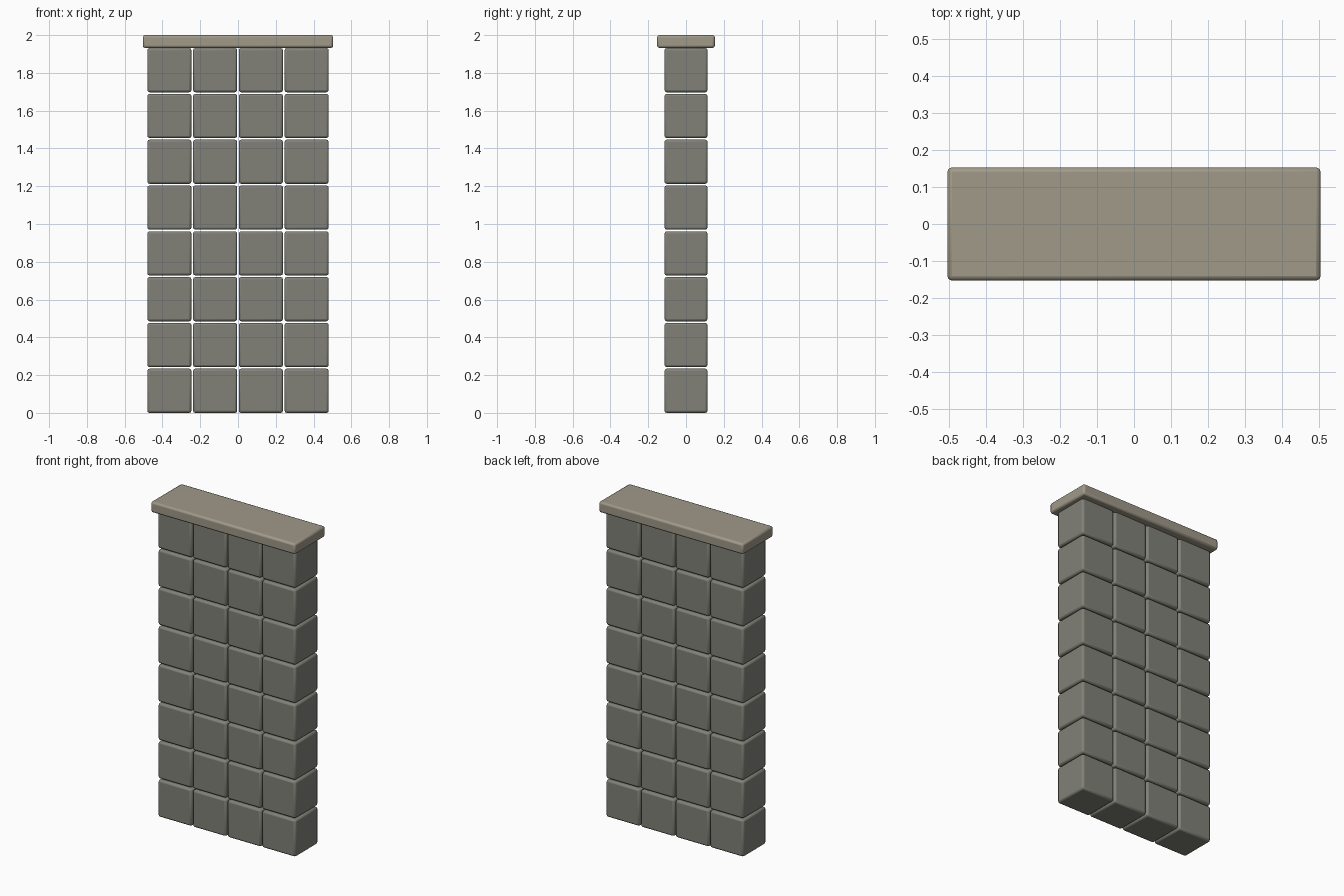
import bpy

if "Cube" in bpy.data.objects:
    bpy.data.objects.remove(bpy.data.objects["Cube"])

COLS, ROWS = 4, 8
PITCH_X, PITCH_Z = 0.2422, 0.2425
BLOCK = (0.234, 0.228, 0.234)


def material(name, color):
    mat = bpy.data.materials.new(name)
    mat.diffuse_color = color
    mat.use_nodes = True
    mat.node_tree.nodes["Principled BSDF"].inputs["Base Color"].default_value = mat.diffuse_color
    return mat


def bevelled_box(name, size, centre, bevel, mat):
    bpy.ops.mesh.primitive_cube_add(size=1, location=centre)
    ob = bpy.context.object
    ob.name = name
    ob.scale = size
    bpy.ops.object.transform_apply(location=False, rotation=False, scale=True)
    mod = ob.modifiers.new("bevel", 'BEVEL')
    mod.width = bevel
    mod.segments = 2
    ob.data.materials.append(mat)
    bpy.ops.object.shade_smooth_by_angle()
    return ob


stone = material("stone", (0.22, 0.22, 0.19, 1))
cap_stone = material("cap_stone", (0.35, 0.32, 0.25, 1))

# Stacked stone blocks
for row in range(ROWS):
    for col in range(COLS):
        x = (col - (COLS - 1) / 2) * PITCH_X
        z = BLOCK[2] / 2 + row * PITCH_Z
        bevelled_box(f"block_{row + 1}_{col + 1}", BLOCK, (x, 0, z), 0.012, stone)

# Overhanging coping slab
bevelled_box("coping_slab", (1.008, 0.305, 0.068), (0, 0, 1.966), 0.012, cap_stone)
